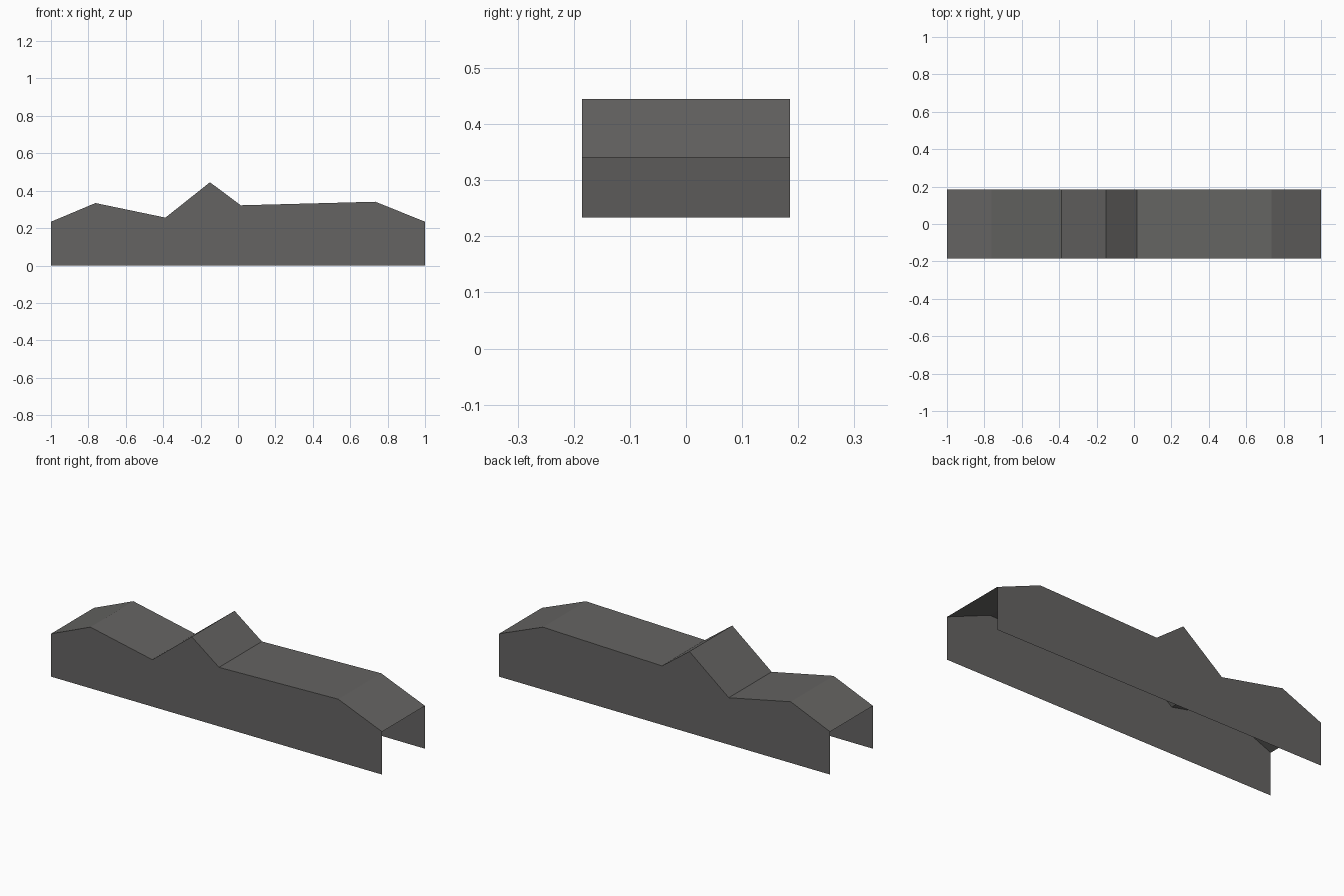
import bpy

if "Cube" in bpy.data.objects:
    bpy.data.objects.remove(bpy.data.objects["Cube"])

HALF_WIDTH = 0.185
# Ridge line of the cover, left to right (x, z)
RIDGE = [(-1, 0.234), (-0.762, 0.334), (-0.388, 0.256), (-0.15, 0.445),
         (0.015, 0.322), (0.735, 0.341), (1, 0.234)]

grey = bpy.data.materials.new("dark grey")
grey.diffuse_color = (0.13, 0.127, 0.123, 1)
grey.use_nodes = True
grey.node_tree.nodes["Principled BSDF"].inputs["Base Color"].default_value = grey.diffuse_color


def add_part(name, verts, faces):
    mesh = bpy.data.meshes.new(name)
    mesh.from_pydata(verts, [], faces)
    mesh.materials.append(grey)
    obj = bpy.data.objects.new(name, mesh)
    bpy.context.collection.objects.link(obj)
    return obj


# Side walls: flat silhouettes, facing outwards
outline = [(-1, 0), (1, 0)] + RIDGE[::-1]
order = list(range(len(outline)))
add_part("front_wall", [(x, -HALF_WIDTH, z) for x, z in outline], [order])
add_part("back_wall", [(x, HALF_WIDTH, z) for x, z in outline], [order[::-1]])

# Folded top strip; the ends and the underside stay open
n = len(RIDGE)
verts = [(x, y, z) for y in (-HALF_WIDTH, HALF_WIDTH) for x, z in RIDGE]
add_part("folded_top", verts,
         [(i, i + 1, n + i + 1, n + i) for i in range(n - 1)])
